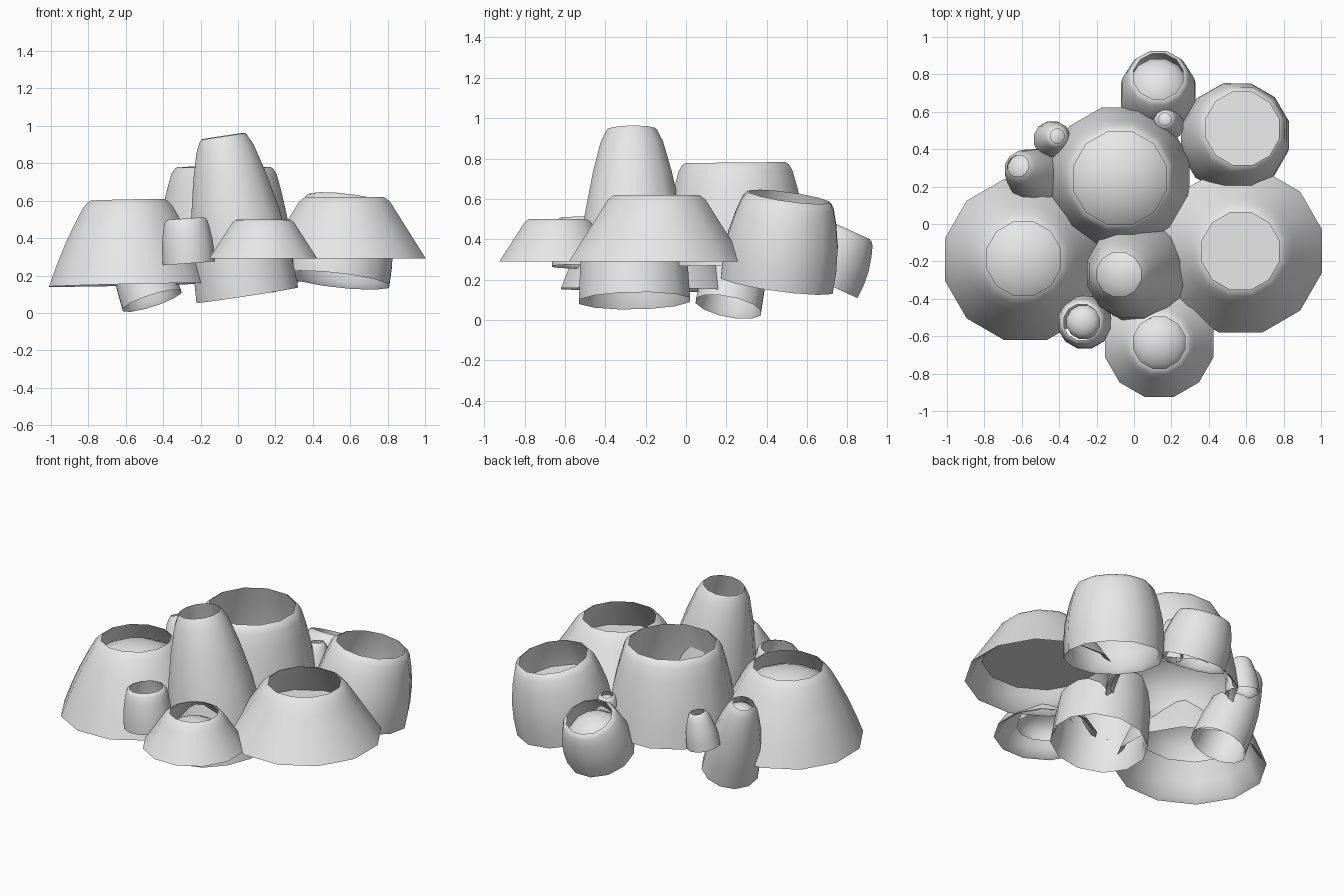
import bpy, bmesh, math
from mathutils import Vector

cube = bpy.data.objects.get("Cube")
if cube:
    bpy.data.objects.remove(cube)

SIDES = 12
shell = bpy.data.materials.new("pale grey shell")
shell.use_nodes = True
shell.diffuse_color = (0.8, 0.8, 0.8, 1)
shell.node_tree.nodes["Principled BSDF"].inputs["Base Color"].default_value = (0.8, 0.8, 0.8, 1)


def revolve(name, profile, base, axis, closed=False):
    """Turn a list of (radius, height) points around an axis; radius 0 makes a pole."""
    bm = bmesh.new()
    rings = []
    for r, z in profile:
        if r == 0:
            rings.append([bm.verts.new((0, 0, z))] * SIDES)
            continue
        angles = [math.tau * (i + 0.5) / SIDES for i in range(SIDES)]
        rings.append([bm.verts.new((r * math.cos(a), r * math.sin(a), z)) for a in angles])
    pairs = list(zip(rings, rings[1:]))
    if closed:
        pairs.append((rings[-1], rings[0]))
    for low, high in pairs:
        for i in range(SIDES):
            j = (i + 1) % SIDES
            corners = list(dict.fromkeys((low[i], low[j], high[j], high[i])))
            bm.faces.new(corners)
    mesh = bpy.data.meshes.new(name)
    bm.to_mesh(mesh)
    bm.free()
    mesh.materials.append(shell)
    obj = bpy.data.objects.new(name, mesh)
    bpy.context.collection.objects.link(obj)
    # Tilt by the shortest turn so that the facets keep their direction
    obj.rotation_mode = "QUATERNION"
    obj.rotation_quaternion = Vector((0, 0, 1)).rotation_difference(axis)
    obj.location = base
    bpy.ops.object.select_all(action="DESELECT")
    obj.select_set(True)
    bpy.context.view_layer.objects.active = obj
    bpy.ops.object.shade_smooth_by_angle(angle=math.radians(50))
    return obj


def barnacle(name, base, top, r_base, r_top, bulge, depth, flat=False, fill=1.0):
    """Open-ended cup with a thin wall, a rounded lip and a dome or flat floor inside."""
    base, top = Vector(base), Vector(top)
    axis = top - base
    height = axis.length
    wall = 0.012 + 0.04 * r_top

    def radius(t):
        return r_base + (r_top - r_base) * t + bulge * math.sin(math.pi * t)

    # Outer wall, rounded lip, then inner wall down to a thin bottom edge
    outer = [(radius(t), height * t) for t in (0, 0.25, 0.5, 0.75, 0.92)]
    lip = [(r_top - wall * 0.3, height * 0.98), (r_top - wall, height)]
    inner = [(radius(t) - wall, height * t) for t in (0.92, 0.75, 0.5, 0.25, 0.06)]
    revolve(name + "_shell", outer + lip + inner, base, axis, closed=True)

    # Plate or dome that closes the mouth
    level = height - depth
    if flat:
        revolve(name + "_floor", [(radius(level / height) - wall, level), (0, level)], base, axis)
    else:
        r = (radius(max(0, level - r_top * 0.7) / height) - wall * 0.8) * fill
        dome = [(r * math.cos(a), level - r * 0.7 * (1 - math.sin(a)))
                for a in (math.radians(d) for d in (0, 22, 45, 68))]
        revolve(name + "_dome", dome + [(0, level)], base, axis)


# Large wide cones
barnacle("left_cone", (0.57, -0.145, 0.29), (0.57, -0.145, 0.62), 0.45, 0.235, 0, 0.21, flat=True)
barnacle("right_cone", (-0.58, -0.19, 0.15), (-0.59, -0.185, 0.605), 0.445, 0.225, 0.015, 0.03)
barnacle("front_cone", (0.135, -0.635, 0.29), (0.135, -0.635, 0.5), 0.3, 0.16, 0, 0.04, fill=0.68)

# Tall and barrel-shaped cups
barnacle("tall_cup", (0.05, -0.255, 0.095), (-0.08, -0.27, 0.945), 0.285, 0.14, 0.035, 0.13)
barnacle("middle_cup", (-0.075, 0.25, 0.27), (-0.075, 0.245, 0.78), 0.385, 0.28, 0.015, 0.19)
barnacle("back_left_cup", (0.53, 0.45, 0.175), (0.58, 0.51, 0.61), 0.29, 0.225, 0.027, 0.19, flat=True)
barnacle("back_cup", (0.13, 0.67, 0.19), (0.13, 0.79, 0.455), 0.205, 0.155, 0.02, 0.03, fill=0.9)

# Small cups
barnacle("right_back_cup", (-0.46, 0.21, 0.065), (-0.62, 0.31, 0.56), 0.17, 0.075, 0.025, 0.03)
barnacle("front_small_cup", (-0.262, -0.525, 0.265), (-0.28, -0.525, 0.505), 0.145, 0.115, 0.01, 0.06, fill=0.72)
barnacle("back_small_cup", (-0.44, 0.45, 0.3), (-0.41, 0.47, 0.51), 0.1, 0.053, 0.012, 0.02)
barnacle("tiny_cup", (0.185, 0.53, 0.28), (0.165, 0.56, 0.5), 0.085, 0.048, 0.01, 0.01)
